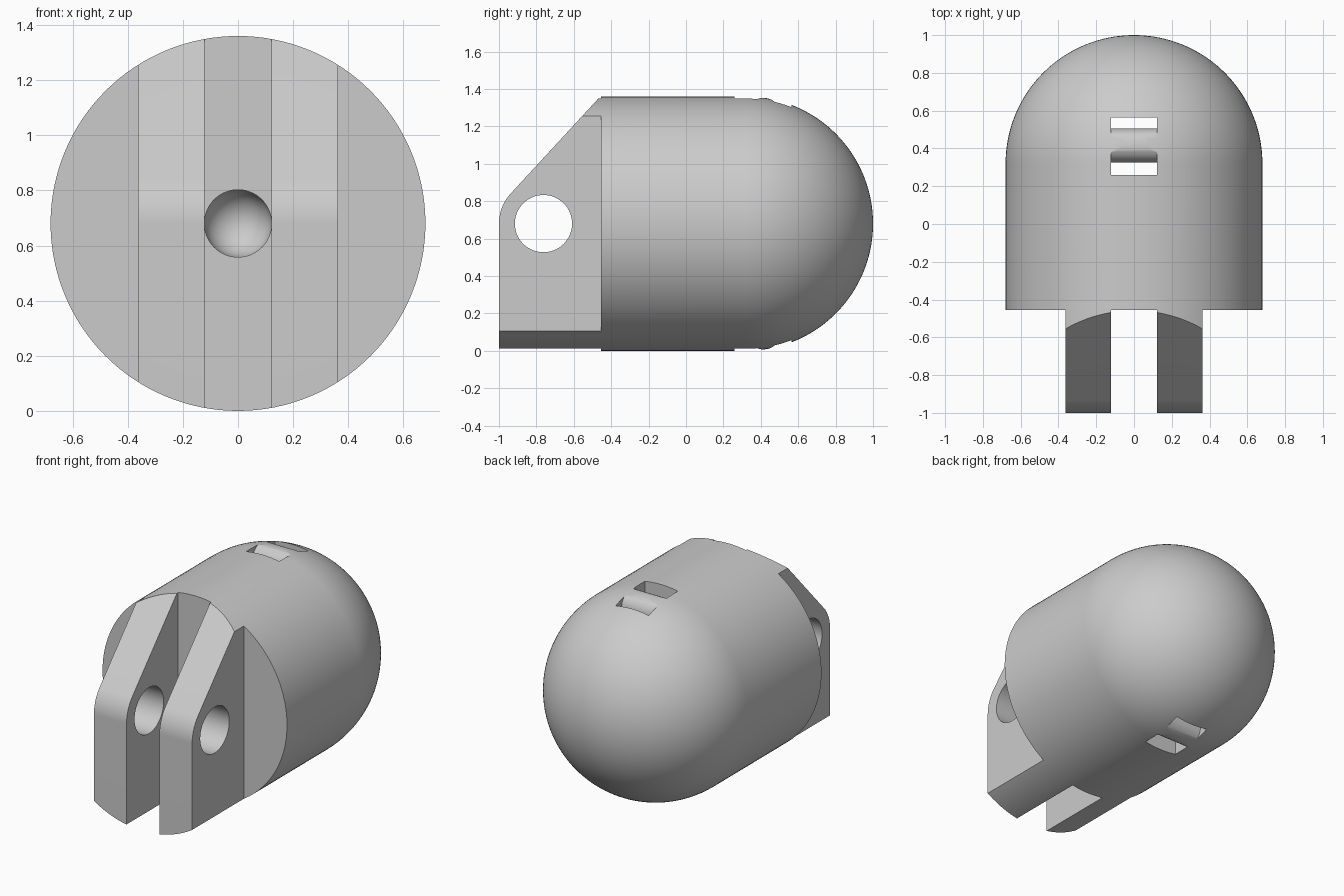
import bpy, bmesh, math
from mathutils import Matrix, Vector

cube = bpy.data.objects.get("Cube")
if cube:
    bpy.data.objects.remove(cube, do_unlink=True)

R = 0.68                      # body radius and height of its axis
FRONT, DOME = -0.455, 0.32    # flat front face, start of the dome
SLOT_X = 0.122                # half width of slot and gap between lugs
LUG_X = 0.362                 # outer side of the lugs
PIN_Y = -0.762                # centre of the lug holes
CORE_Y, CORE_R = 0.415, 0.09  # rounded bar inside the slot
SEG = 128

grey = bpy.data.materials.new("plain grey")
grey.use_nodes = True
colour = (0.6, 0.6, 0.6, 1)
grey.diffuse_color = colour
grey.node_tree.nodes["Principled BSDF"].inputs["Base Color"].default_value = colour


def finish(name, bm):
    bmesh.ops.recalc_face_normals(bm, faces=bm.faces)
    mesh = bpy.data.meshes.new(name)
    bm.to_mesh(mesh)
    bm.free()
    mesh.materials.append(grey)
    obj = bpy.data.objects.new(name, mesh)
    bpy.context.collection.objects.link(obj)
    return obj


def lathe(name, profile):
    """Turn (radius, y) points around the body axis."""
    bm = bmesh.new()
    verts = [bm.verts.new((0, y, R + r)) for r, y in profile]
    edges = [bm.edges.new(pair) for pair in zip(verts, verts[1:])]
    bmesh.ops.spin(bm, geom=verts + edges, cent=(0, 0, R), axis=(0, 1, 0),
                   angle=math.tau, steps=SEG, use_duplicate=False)
    bmesh.ops.remove_doubles(bm, verts=bm.verts, dist=0.0001)
    return finish(name, bm)


def extrude_x(name, outline, x0, x1):
    """Extrude a (y, z) outline from x0 to x1."""
    bm = bmesh.new()
    face = bm.faces.new([bm.verts.new((x0, y, z)) for y, z in outline])
    new = bmesh.ops.extrude_face_region(bm, geom=[face])["geom"]
    bmesh.ops.translate(bm, vec=(x1 - x0, 0, 0),
                        verts=[v for v in new if isinstance(v, bmesh.types.BMVert)])
    return finish(name, bm)


def arc(cy, cz, r, a0, a1, n):
    return [(cy + r * math.cos(a0 + (a1 - a0) * i / n),
             cz + r * math.sin(a0 + (a1 - a0) * i / n)) for i in range(n + 1)]


def boolean(target, cutter, operation):
    """Apply a boolean and discard the cutter."""
    mod = target.modifiers.new(operation.lower(), 'BOOLEAN')
    mod.object, mod.operation, mod.solver = cutter, operation, 'EXACT'
    bpy.context.view_layer.objects.active = target
    bpy.ops.object.modifier_apply(modifier=mod.name)
    bpy.data.objects.remove(cutter, do_unlink=True)


# Domed body
dome = arc(0, DOME, R, 0, math.pi / 2, 40)
body = lathe("domed_body", [(0, FRONT)] + [(R, FRONT)] + dome[:-1] + [(0, DOME + R)])

# Vertical slot that leaves a round-ended bar standing in the middle
slot = extrude_x("slot_cutter", [(0.26, -1), (0.565, -1), (0.565, 3), (0.26, 3)],
                 -SLOT_X, SLOT_X)
top = 2 * R - 0.007 - CORE_R
bar = extrude_x("bar_shape",
                arc(CORE_Y, top, CORE_R, 0, math.pi, 24)
                + arc(CORE_Y, 2 * R - top, CORE_R, math.pi, math.tau, 24),
                -SLOT_X - 0.1, SLOT_X + 0.1)
boolean(slot, bar, 'DIFFERENCE')
boolean(body, slot, 'DIFFERENCE')

# Round-bottomed bore in the front face
bore_end = arc(0, 0.05, SLOT_X, 0, math.pi / 2, 16)
bore = lathe("bore_cutter", [(0, FRONT - 0.1), (SLOT_X, FRONT - 0.1)]
             + bore_end[:-1] + [(0, 0.05 + SLOT_X)])
boolean(body, bore, 'DIFFERENCE')

# Pair of sloped lugs, trimmed to the body's round outline and drilled
LUG_R = 1 + PIN_Y
slope_angle = math.radians(137.3)
nose = arc(PIN_Y, R, LUG_R, math.pi, slope_angle, 16)
tip_y, tip_z = nose[-1]
rise = -1 / math.tan(slope_angle)
outline = ([(FRONT, -0.1), (-1, -0.1)] + nose
           + [(FRONT, tip_z + (FRONT - tip_y) * rise)])
lugs = []
for name, side in (("left_lug", 1), ("right_lug", -1)):
    lug = extrude_x(name, outline, side * SLOT_X, side * LUG_X)
    boolean(lug, lathe("round_trim", [(0, -1.2), (R, -1.2), (R, 0), (0, 0)]), 'INTERSECT')
    hole = extrude_x("pin_hole", arc(PIN_Y, R, 0.153, 0, math.tau, 64)[:-1], -1, 1)
    boolean(lug, hole, 'DIFFERENCE')
    lugs.append(lug)

# Smooth curved faces, keep the cut edges crisp
bpy.ops.object.select_all(action='DESELECT')
for obj in [body] + lugs:
    obj.select_set(True)
bpy.context.view_layer.objects.active = body
bpy.ops.object.shade_smooth_by_angle(angle=math.radians(25))
